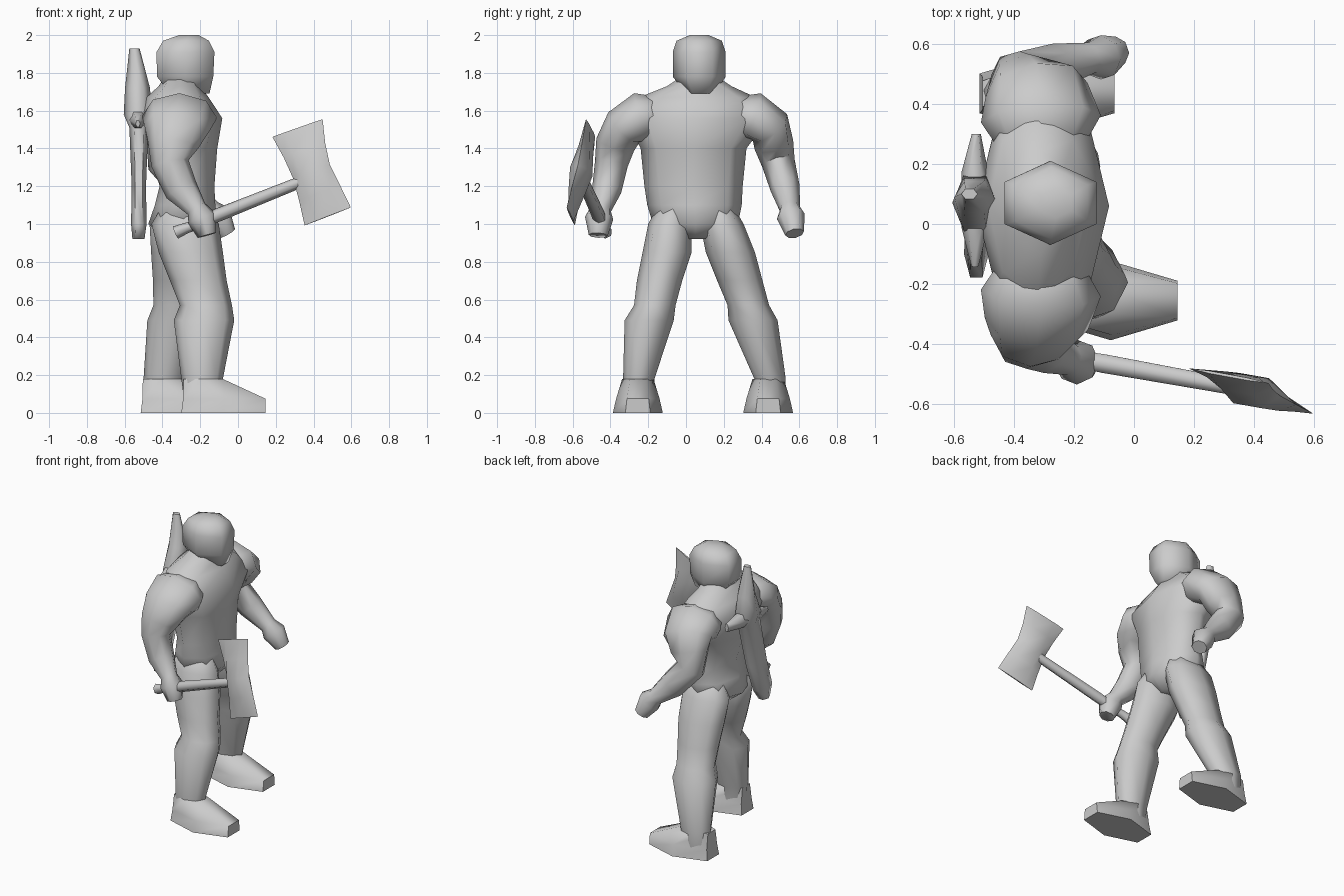
import bpy, bmesh, math
from mathutils import Vector

X, Z = Vector((1, 0, 0)), Vector((0, 0, 1))


def loft(name, rings, sides=8, ref=X, axis=None, turn=0.0, angle=75):
    """Skin rings (x, y, z, radius along ref, radius across) along a path."""
    bm = bmesh.new()
    pts = [Vector(r[:3]) for r in rings]
    loops = []
    for i, r in enumerate(rings):
        t = axis or (pts[min(i + 1, len(pts) - 1)] - pts[max(i - 1, 0)]).normalized()
        u = (ref - t * ref.dot(t)).normalized()
        v = t.cross(u)
        ring = []
        for k in range(sides):
            a = turn + 2 * math.pi * k / sides
            ring.append(bm.verts.new(pts[i] + u * r[3] * math.cos(a) + v * r[4] * math.sin(a)))
        loops.append(ring)
    for a, b in zip(loops, loops[1:]):
        for k in range(sides):
            n = (k + 1) % sides
            bm.faces.new((a[k], a[n], b[n], b[k]))
    bm.faces.new(loops[0][::-1])
    bm.faces.new(loops[-1])
    bmesh.ops.recalc_face_normals(bm, faces=bm.faces)
    mesh = bpy.data.meshes.new(name)
    bm.to_mesh(mesh)
    bm.free()
    ob = bpy.data.objects.new(name, mesh)
    bpy.context.collection.objects.link(ob)
    bpy.ops.object.select_all(action='DESELECT')
    ob.select_set(True)
    bpy.context.view_layer.objects.active = ob
    bpy.ops.object.shade_smooth_by_angle(angle=math.radians(angle))
    return ob


# torso
loft("torso", [
    (-.28, .05, .92, .09, .06), (-.29, .05, 1.00, .185, .225),
    (-.28, .045, 1.10, .16, .25), (-.27, .04, 1.20, .145, .26),
    (-.29, .04, 1.40, .18, .28), (-.305, .06, 1.56, .222, .38),
    (-.32, .06, 1.67, .165, .31), (-.31, .07, 1.73, .11, .17),
    (-.30, .07, 1.79, .08, .08)], axis=Z)

# head
loft("head", [
    (-.255, .075, 1.69, .12, .075), (-.28, .07, 1.78, .172, .14),
    (-.278, .07, 1.91, .177, .14), (-.275, .07, 1.97, .14, .12),
    (-.26, .07, 2.0, .06, .05)], sides=6, axis=Z, turn=math.pi / 6)

# arms: shared radii along two different poses
arm_radii = [(.12, .08), (.20, .135), (.175, .115), (.135, .105), (.10, .088),
             (.09, .078), (.055, .055), (.078, .075), (.05, .05)]
arm_paths = {
    "right_arm": [(-.31, -.10, 1.59), (-.31, -.23, 1.565), (-.325, -.33, 1.51),
                  (-.345, -.375, 1.42), (-.36, -.395, 1.32), (-.30, -.42, 1.18),
                  (-.22, -.45, 1.08), (-.19, -.46, 1.03), (-.165, -.465, .94)],
    "left_arm": [(-.31, .22, 1.59), (-.31, .35, 1.565), (-.325, .445, 1.51),
                 (-.355, .465, 1.42), (-.38, .49, 1.32), (-.27, .525, 1.19),
                 (-.15, .55, 1.08), (-.11, .555, 1.04), (-.06, .575, .95)]}
for name, path in arm_paths.items():
    loft(name, [p + r for p, r in zip(path, arm_radii)])

# legs
leg_radii = [(.10, .07), (.178, .115), (.17, .13), (.15, .12), (.138, .11),
             (.16, .13), (.11, .083), (.095, .08)]
leg_paths = {
    "right_leg": [(-.28, -.06, 1.13), (-.28, -.085, 1.0), (-.25, -.10, .85),
                  (-.21, -.14, .70), (-.17, -.165, .57), (-.18, -.195, .49),
                  (-.19, -.25, .18), (-.19, -.255, .06)],
    "left_leg": [(-.28, .16, 1.13), (-.29, .19, 1.0), (-.29, .235, .85),
                 (-.30, .285, .70), (-.31, .33, .57), (-.32, .355, .49),
                 (-.39, .445, .18), (-.40, .44, .06)]}
for name, path in leg_paths.items():
    loft(name, [p + r for p, r in zip(path, leg_radii)], axis=Z)

# feet: six-sided soles sloping up from toe to ankle
for name, heel, toe, y in (("right_foot", -.30, .145, -.255), ("left_foot", -.515, -.065, .435)):
    mid, half = (heel + toe) / 2, (toe - heel) / 2 / math.cos(math.pi / 6)
    loft(name, [
        (mid, y, 0, half, .132),
        (mid + .005, y, .075, half - .005, .115),
        (heel + .115, y, .18, .12, .083)],
        sides=6, axis=Z, turn=math.pi / 6, angle=60)

# axe shaft with a flared butt
loft("axe_shaft", [
    (-.33, -.425, .955, .035, .035), (-.27, -.435, .98, .028, .028),
    (-.24, -.44, .99, .028, .028), (-.10, -.465, 1.05, .036, .036),
    (.40, -.555, 1.25, .03, .03)], sides=6, ref=Z)

# double-bladed axe head, thick in the middle and thin at both edges
loft("axe_head", [
    (.315, -.505, 1.508, .143, .005), (.352, -.53, 1.39, .118, .035),
    (.39, -.555, 1.275, .105, .06), (.433, -.583, 1.16, .118, .035),
    (.475, -.61, 1.04, .133, .005)],
    sides=6, ref=Vector((.93, -.17, .33)))

# sheathed blade carried on the back: grip, collar and sheath
loft("back_sheath", [
    (-.548, .10, 1.93, .027, .02), (-.532, .09, 1.72, .066, .06),
    (-.53, .07, 1.58, .075, .105), (-.525, .05, 1.51, .05, .10),
    (-.525, -.03, 1.20, .038, .10), (-.525, -.10, 1.0, .041, .09),
    (-.527, -.115, .92, .032, .045)], sides=6, axis=Z)
loft("back_guard", [
    (-.525, .30, 1.565, .015, .03), (-.53, .17, 1.565, .045, .05),
    (-.53, -.01, 1.55, .045, .05), (-.53, -.14, 1.53, .012, .02)], sides=6)
